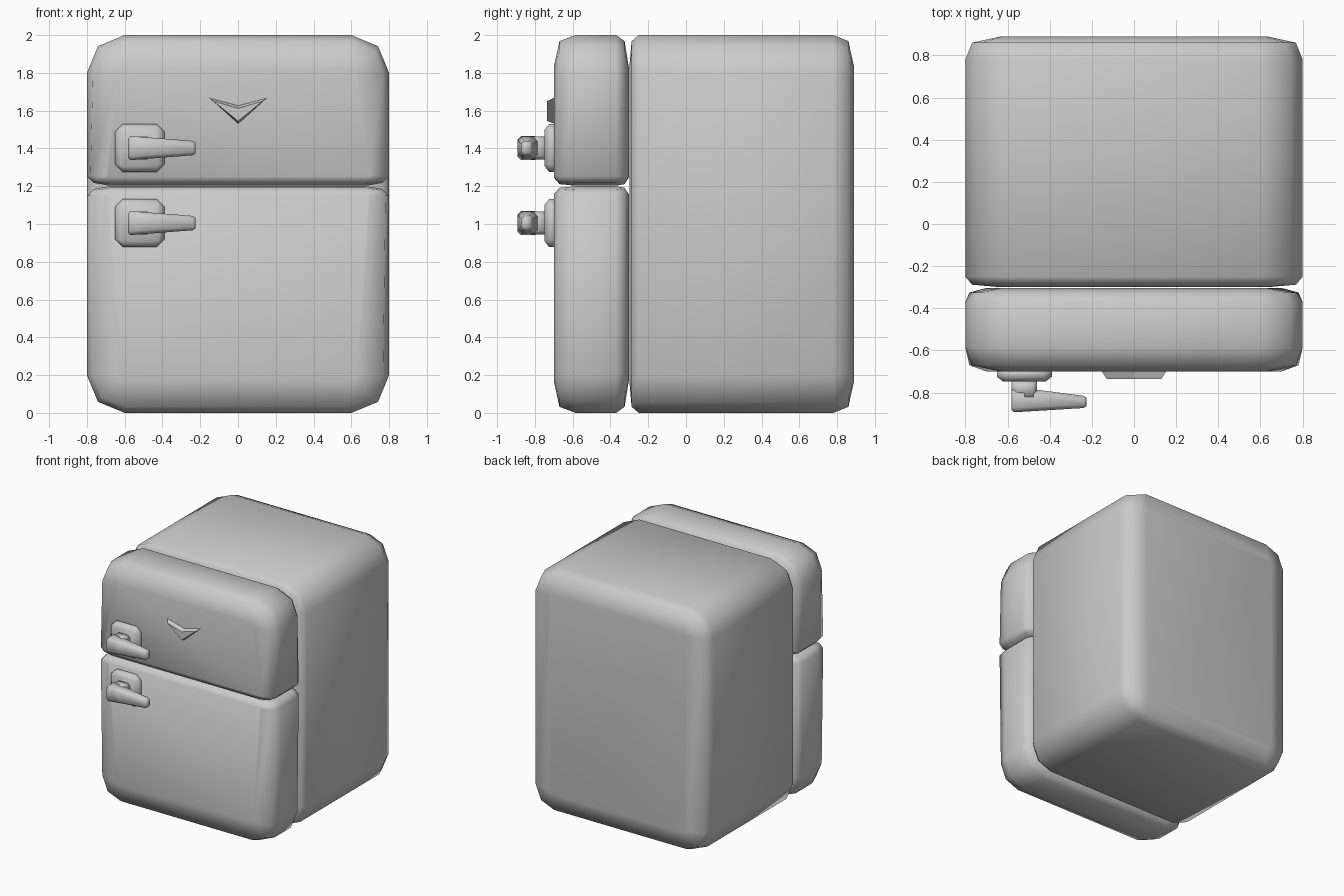
import bpy, bmesh, math

if "Cube" in bpy.data.objects:
    bpy.data.objects.remove(bpy.data.objects["Cube"])


def add_object(name, bm, smooth=True):
    bmesh.ops.recalc_face_normals(bm, faces=bm.faces)
    for f in bm.faces:
        f.smooth = smooth
    me = bpy.data.meshes.new(name)
    bm.to_mesh(me)
    bm.free()
    ob = bpy.data.objects.new(name, me)
    bpy.context.collection.objects.link(ob)
    return ob


def loft(name, rings, smooth=True):
    """Bridge closed rings of equal size and cap both ends."""
    bm = bmesh.new()
    vs = [[bm.verts.new(p) for p in r] for r in rings]
    n = len(vs[0])
    for a, b in zip(vs, vs[1:]):
        for i in range(n):
            j = (i + 1) % n
            bm.faces.new((a[i], a[j], b[j], b[i]))
    bm.faces.new(vs[0])
    bm.faces.new(vs[-1])
    return add_object(name, bm, smooth)


def rounded_ring(y, t, hw, z0, z1, low, high, cx=0, seg=2):
    """Rounded rectangle at depth y; t shrinks it towards its corner centres."""
    pts = []
    for q in range(4):
        rx, rz = high if q < 2 else low
        sx = 1 if q in (0, 3) else -1
        zc = z1 - rz if q < 2 else z0 + rz
        for k in range(seg + 1):
            a = math.pi / 2 * (q + k / seg)
            pts.append((cx + sx * (hw - rx) + rx * (1 - t) * math.cos(a), y,
                        zc + rz * (1 - t) * math.sin(a)))
    return pts


def panel(name, stations, z0, z1, low, high):
    loft(name, [rounded_ring(y, t, 0.8, z0, z1, low, high) for y, t in stations])


# cabinet and the two doors
big, small = (0.2, 0.2), (0.12, 0.05)
panel("cabinet", [(-0.3, 0.85), (-0.288, 0.16), (-0.25, 0),
                  (0.78, 0), (0.86, 0.16), (0.89, 0.85)], 0, 2, big, big)
door = [(-0.7, 0.85), (-0.67, 0.16), (-0.585, 0),
        (-0.37, 0), (-0.325, 0.16), (-0.303, 0.85)]
panel("freezer_door", door, 1.203, 2, small, big)
panel("fridge_door", door, 0, 1.2, big, small)


# lever handles: mounting plate, post and tapered lever
def handle(prefix, z):
    c = (0.04, 0.04)
    loft(prefix + "_handle_plate",
         [rounded_ring(y, t, 0.13, z - 0.127, z + 0.127, c, c, -0.52, 1)
          for y, t in [(-0.69, 0), (-0.725, 0), (-0.748, 0.75)]])
    c = (0.02, 0.02)
    loft(prefix + "_handle_post",
         [rounded_ring(y, 0, 0.06, z - 0.06, z + 0.06, c, c, -0.52, 1)
          for y in (-0.74, -0.82)])

    def section(x, y0, y1, h, b):
        return [(x, y0 + b, z - h), (x, y1 - b, z - h), (x, y1, z - h + b), (x, y1, z + h - b),
                (x, y1 - b, z + h), (x, y0 + b, z + h), (x, y0, z + h - b), (x, y0, z - h + b)]
    loft(prefix + "_handle_lever", [
        section(-0.582, -0.88, -0.79, 0.05, 0.015),
        section(-0.57, -0.893, -0.78, 0.064, 0.02),
        section(-0.47, -0.887, -0.785, 0.056, 0.02),
        section(-0.24, -0.873, -0.815, 0.038, 0.015),
        section(-0.225, -0.864, -0.825, 0.028, 0.01)])


handle("freezer", 1.402)
handle("fridge", 1.005)

# chevron trim on the freezer door
loft("chevron_trim", [
    [(-0.158, -0.69, 1.672), (0, -0.69, 1.528), (0.158, -0.69, 1.672), (0, -0.69, 1.63)],
    [(-0.13, -0.735, 1.65), (0, -0.735, 1.545), (0.13, -0.735, 1.65), (0, -0.735, 1.612)]],
    smooth=False)
